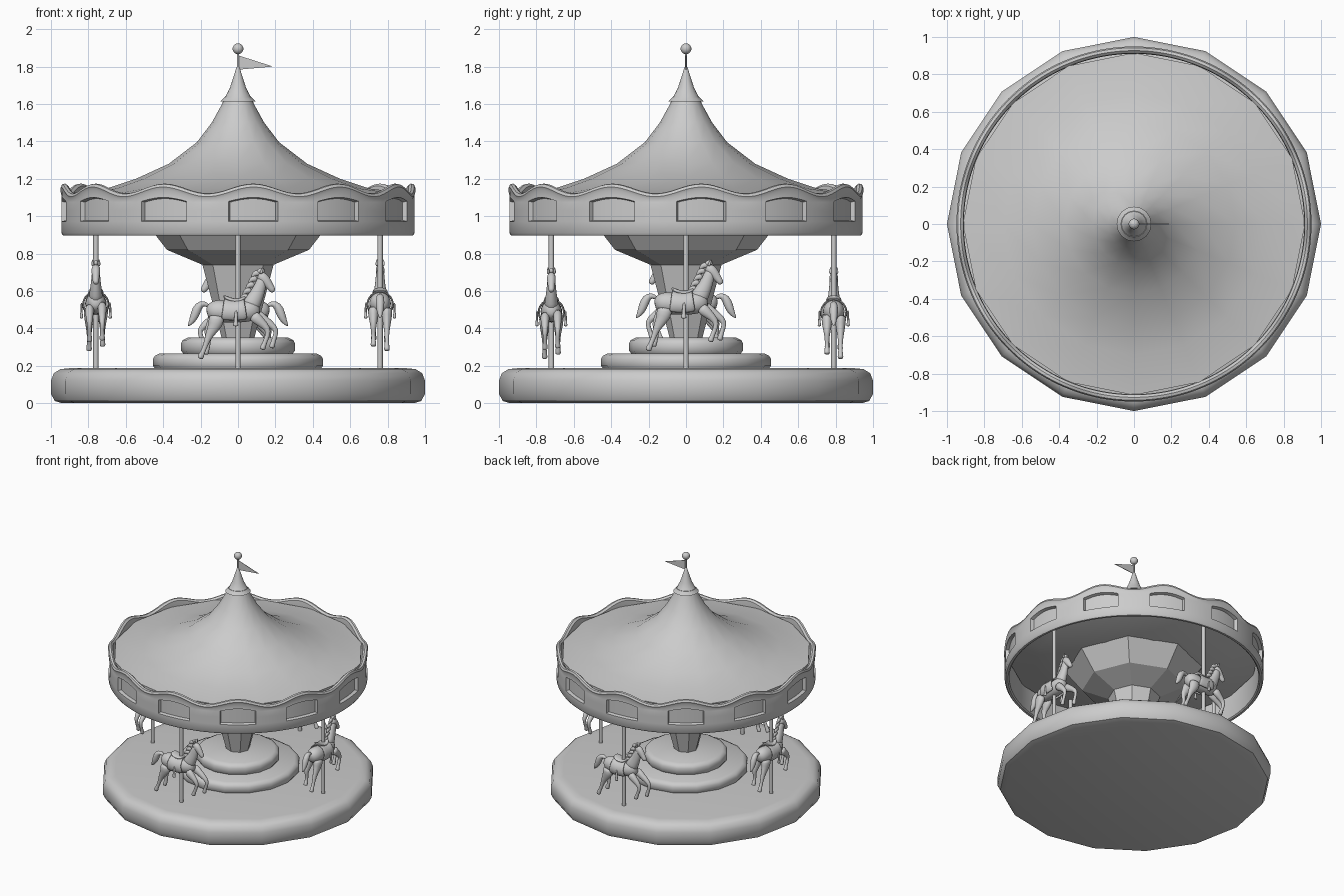
import bpy, bmesh, math
from math import sin, cos, pi, radians
from mathutils import Vector

if "Cube" in bpy.data.objects:
    bpy.data.objects.remove(bpy.data.objects["Cube"])


def finish(name, bm, angle=40):
    bmesh.ops.recalc_face_normals(bm, faces=bm.faces)
    me = bpy.data.meshes.new(name)
    bm.to_mesh(me)
    bm.free()
    ob = bpy.data.objects.new(name, me)
    bpy.context.collection.objects.link(ob)
    if angle:
        bpy.ops.object.select_all(action='DESELECT')
        ob.select_set(True)
        bpy.context.view_layer.objects.active = ob
        bpy.ops.object.shade_smooth_by_angle(angle=radians(angle))
    return ob


def bridge(rings, wrap=False, around=True, caps=True):
    """Join successive rings of points with quads."""
    bm = bmesh.new()
    rows = [[bm.verts.new(p) for p in r] for r in rings]
    n = len(rows[0])
    for i in range(len(rows) if wrap else len(rows) - 1):
        a, b = rows[i], rows[(i + 1) % len(rows)]
        for j in range(n if around else n - 1):
            k = (j + 1) % n
            bm.faces.new((a[j], a[k], b[k], b[j]))
    if caps and around and not wrap:
        bm.faces.new(rows[0])
        bm.faces.new(rows[-1])
    return bm


def lathe(name, profile, n=16, angle=40):
    rings = [[(r * cos(2 * pi * j / n), r * sin(2 * pi * j / n), z) for j in range(n)]
             for r, z in profile]
    return finish(name, bridge(rings), angle)


def tube(name, pts, y=0, n=10, arc=None):
    """Loft along (x, z, half_width, half_depth) points in the XZ plane."""
    rings = []
    for i, (x, z, w, d) in enumerate(pts):
        p, q = pts[max(i - 1, 0)], pts[min(i + 1, len(pts) - 1)]
        t = Vector((q[0] - p[0], 0, q[1] - p[1])).normalized()
        up = Vector((-t.z, 0, t.x))
        if arc:
            angs = [arc[0] + (arc[1] - arc[0]) * j / n for j in range(n + 1)]
        else:
            angs = [2 * pi * j / n for j in range(n)]
        rings.append([Vector((x, y + w * cos(a), z)) + up * d * sin(a) for a in angs])
    ob = finish(name, bridge(rings, around=arc is None), 180)
    if arc:
        m = ob.modifiers.new("thickness", 'SOLIDIFY')
        m.thickness, m.offset = 0.01, 0
    m = ob.modifiers.new("smooth", 'SUBSURF')
    m.levels = m.render_levels = 1
    return ob


# Base and steps
lathe("platform", [(.94, 0), (.98, .012), (1, .05), (1, .12), (.985, .16), (.95, .182), (.9, .187)])
for nm, r, z0, z1 in (("lower_step", .455, .18, .265), ("upper_step", .305, .262, .35)):
    lathe(nm, [(r - .015, z0), (r, z0 + .02), (r, z1 - .03), (r - .01, z1 - .012),
               (r - .035, z1)])

# Faceted centre column
lathe("centre_column", [(.085, .34), (.19, .74), (.38, .82), (.5, .975)], 8, 0)

# Tent roof with its ceiling, finial and flag
lathe("roof", [(.46, .972), (.72, 1.04), (.915, 1.09), (.915, 1.12), (.7, 1.148), (.545, 1.2),
               (.37, 1.28), (.22, 1.395), (.14, 1.5), (.085, 1.6), (.07, 1.64)])
lathe("roof_cap", [(.06, 1.61), (.093, 1.614), (.065, 1.642), (.042, 1.69), (.024, 1.745),
                   (.01, 1.79), (.005, 1.8)])
lathe("flag_pole", [(.006, 1.78), (.006, 1.88)], 10)
bm = bmesh.new()
bmesh.ops.create_uvsphere(bm, u_segments=16, v_segments=10, radius=.029)
bmesh.ops.translate(bm, verts=bm.verts, vec=(0, 0, 1.895))
finish("finial_ball", bm, 60)
tri = ((0, 1.86), (.187, 1.8), (0, 1.783))
finish("flag", bridge([[(x, y, z) for x, z in tri] for y in (-.002, .002)]), 0)

# Wavy fascia with twelve recessed panels
N, OFF = 180, -85
rows = [[] for _ in range(13)]
for j in range(N):
    deg = 2 * j
    d = (deg + 15) % 30 - 15
    top = 1.148 + .026 * cos(radians(d * 12))
    arch = 1.075 + .025 * cos(radians(min(abs(d), 9) * 10))
    prof = [(.91, .905), (.92, .897), (.936, .897), (.945, .91), (.945, .972), (.945, 1.03),
            (.945, arch), (.942, top - .035), (.949, top - .018), (.942, top - .003),
            (.927, top), (.913, top - .012), (.91, top - .04)]
    a = radians(deg + OFF)
    for row, (r, z) in zip(rows, prof):
        row.append((r * cos(a), r * sin(a), z))
bm = bridge(rows, wrap=True)
bm.normal_update()
bmesh.ops.recalc_face_normals(bm, faces=bm.faces)
panels = []
for f in bm.faces:
    c = f.calc_center_median()
    d = (math.degrees(math.atan2(c.y, c.x)) - OFF + 15) % 30 - 15
    if abs(d) < 8.5 and .972 < c.z < 1.1 and min(v.co.xy.length for v in f.verts) > .944:
        panels.append(f)
bmesh.ops.inset_region(bm, faces=panels, thickness=.006, depth=-.024, use_even_offset=True)
finish("fascia", bm, 35)

# One horse facing +x, built around its pole
horse = [
    tube("horse_body", [(-.168, .487, .018, .022), (-.152, .49, .045, .048), (-.11, .495, .062, .064),
                        (-.05, .487, .057, .057), (0, .485, .058, .056), (.05, .493, .058, .061),
                        (.09, .503, .046, .054), (.117, .508, .02, .028)], n=14),
    tube("horse_neck", [(.055, .5, .045, .058), (.085, .55, .036, .047), (.11, .6, .028, .037),
                        (.125, .645, .024, .031), (.135, .675, .02, .026)]),
    tube("horse_head", [(.108, .687, .012, .014), (.123, .68, .025, .03), (.145, .66, .026, .031),
                        (.168, .628, .019, .022), (.183, .607, .018, .019), (.192, .595, .012, .012)]),
    tube("horse_tail", [(-.152, .515, .01, .01), (-.182, .538, .016, .016), (-.213, .52, .024, .026),
                        (-.23, .475, .024, .026), (-.247, .435, .016, .017), (-.268, .412, .003, .003)]),
    tube("saddle_cloth", [(-.085, .492, .066, .068), (-.05, .487, .07, .066), (0, .485, .07, .065),
                          (.045, .492, .066, .068)], n=12, arc=(-.75, pi + .75)),
    tube("saddle", [(-.078, .575, .03, .005), (-.062, .56, .042, .014), (-.02, .546, .045, .012),
                    (.02, .55, .04, .013), (.043, .572, .015, .007)]),
]
# Scalloped mane locks, ears and stirrups
for x, z in ((.122, .703), (.098, .69), (.083, .66), (.068, .628), (.052, .597), (.036, .565)):
    horse.append(tube("mane_lock", [(x + .022, z + .004, .008, .014), (x, z + .008, .015, .02),
                                    (x - .018, z - .004, .009, .012), (x - .027, z - .02, .002, .003)], n=8))
for s in (-1, 1):
    horse.append(tube("ear", [(.122, .69, .009, .009), (.128, .71, .008, .008),
                              (.136, .728, .002, .002)], s * .017, 8))
    horse.append(tube("stirrup", [(-.01, .5, .006, .01), (-.012, .44, .006, .009),
                                  (-.012, .42, .01, .016), (-.012, .41, .01, .016)], s * .077, 8))

# Galloping legs with hooves: spine points, then shared radii
hind_r = ((.034, .05), (.03, .042), (.018, .022), (.013, .015), (.011, .012), (.015, .016), (.018, .02))
fore_r = ((.03, .04), (.024, .028), (.016, .018), (.012, .014), (.011, .012), (.015, .015), (.017, .018))
legs = {
    "hind_leg_far": (.036, hind_r, ((-.115, .475), (-.125, .425), (-.165, .38), (-.158, .34),
                                    (-.16, .305), (-.17, .28), (-.177, .26))),
    "hind_leg_near": (-.036, hind_r, ((-.115, .475), (-.115, .425), (-.155, .365), (-.168, .325),
                                      (-.183, .285), (-.197, .257), (-.203, .236))),
    "fore_leg_near": (-.034, fore_r, ((.075, .475), (.115, .438), (.162, .398), (.16, .365),
                                      (.143, .325), (.135, .302), (.128, .285))),
    "fore_leg_far": (.034, fore_r, ((.08, .485), (.13, .45), (.2, .405), (.205, .375),
                                    (.19, .335), (.184, .312), (.178, .293))),
}
for nm, (y, radii, pts) in legs.items():
    horse.append(tube(nm, [p + r for p, r in zip(pts, radii)], y))

# Four horses running counterclockwise, each on a pole
spots = ((0, -.72, 0), (.76, 0, .042), (0, .79, 0), (-.76, 0, .042))
for i, (x, y, z) in enumerate(spots):
    for part in horse:
        ob = part
        if i:
            ob = part.copy()
            bpy.context.collection.objects.link(ob)
        ob.location = (x, y, z)
        ob.rotation_euler = (0, 0, i * pi / 2)
    pole = lathe("horse_pole", [(.014, .18), (.014, 1.06)], 12)
    pole.location = (x, y, 0)
